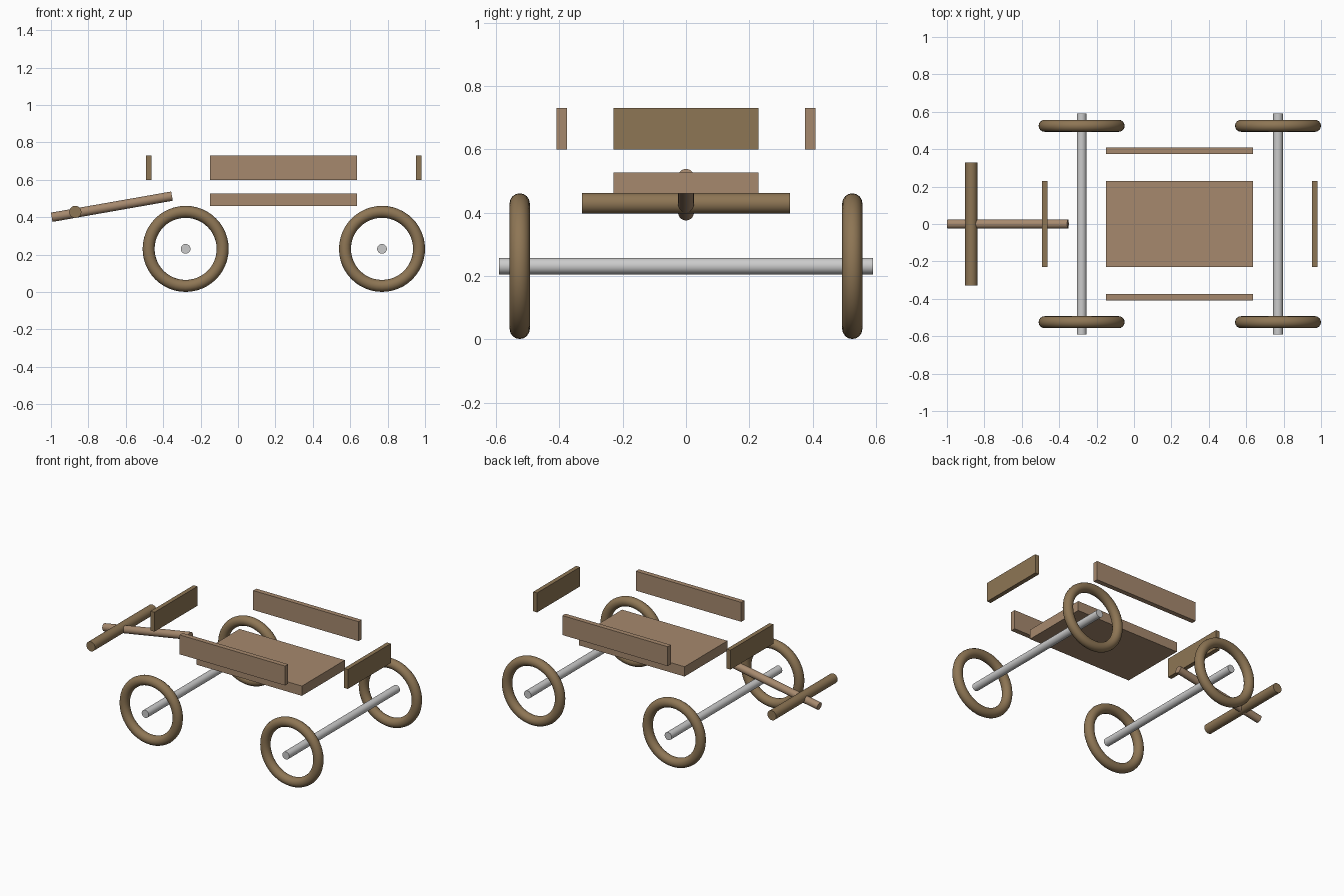
import bpy
import math
from mathutils import Vector

if "Cube" in bpy.data.objects:
    bpy.data.objects.remove(bpy.data.objects["Cube"])


def material(name, color):
    m = bpy.data.materials.new(name)
    m.diffuse_color = (*color, 1)
    m.use_nodes = True
    m.node_tree.nodes["Principled BSDF"].inputs["Base Color"].default_value = m.diffuse_color
    return m


LIGHT = material("light_wood", (0.38, 0.25, 0.155))
DARK = material("dark_wood", (0.27, 0.18, 0.09))


def finish(name, mat=None, smooth=False):
    obj = bpy.context.object
    obj.name = name
    if mat:
        obj.data.materials.append(mat)
    if smooth:
        bpy.ops.object.shade_smooth_by_angle()
    return obj


def board(name, center, size, mat):
    bpy.ops.mesh.primitive_cube_add(size=1, location=center)
    bpy.context.object.scale = size
    bpy.ops.object.transform_apply(location=False, rotation=False, scale=True)
    return finish(name, mat)


def rod(name, start, end, radius, mat=None):
    a, b = Vector(start), Vector(end)
    bpy.ops.mesh.primitive_cylinder_add(
        vertices=32, radius=radius, depth=(b - a).length, location=(a + b) / 2,
        rotation=(b - a).to_track_quat('Z', 'Y').to_euler())
    return finish(name, mat, True)


# wheels and axles
WHEEL_Z = 0.231
for label, x in (("front", -0.28), ("rear", 0.77)):
    rod(label + "_axle", (x, -0.59, WHEEL_Z), (x, 0.59, WHEEL_Z), 0.026)
    for side, y in (("left", -0.525), ("right", 0.525)):
        bpy.ops.mesh.primitive_torus_add(
            major_radius=0.198, minor_radius=0.032, major_segments=48,
            minor_segments=16, location=(x, y, WHEEL_Z),
            rotation=(math.pi / 2, 0, 0))
        finish(f"{label}_{side}_wheel", DARK, True)

# bed
board("bed", (0.244, 0, 0.494), (0.787, 0.458, 0.066), LIGHT)

# side boards and end boards
for side, y in (("left", -0.392), ("right", 0.392)):
    board(side + "_side_board", (0.244, y, 0.665), (0.787, 0.033, 0.131), LIGHT)
for label, x in (("front", -0.478), ("rear", 0.966)):
    board(label + "_end_board", (x, 0, 0.665), (0.029, 0.458, 0.131), DARK)

# pull pole and cross grip
rod("pull_pole", (-0.996, 0, 0.400), (-0.353, 0, 0.513), 0.025, LIGHT)
rod("cross_grip", (-0.87, -0.328, 0.429), (-0.87, 0.328, 0.429), 0.0325, DARK)
